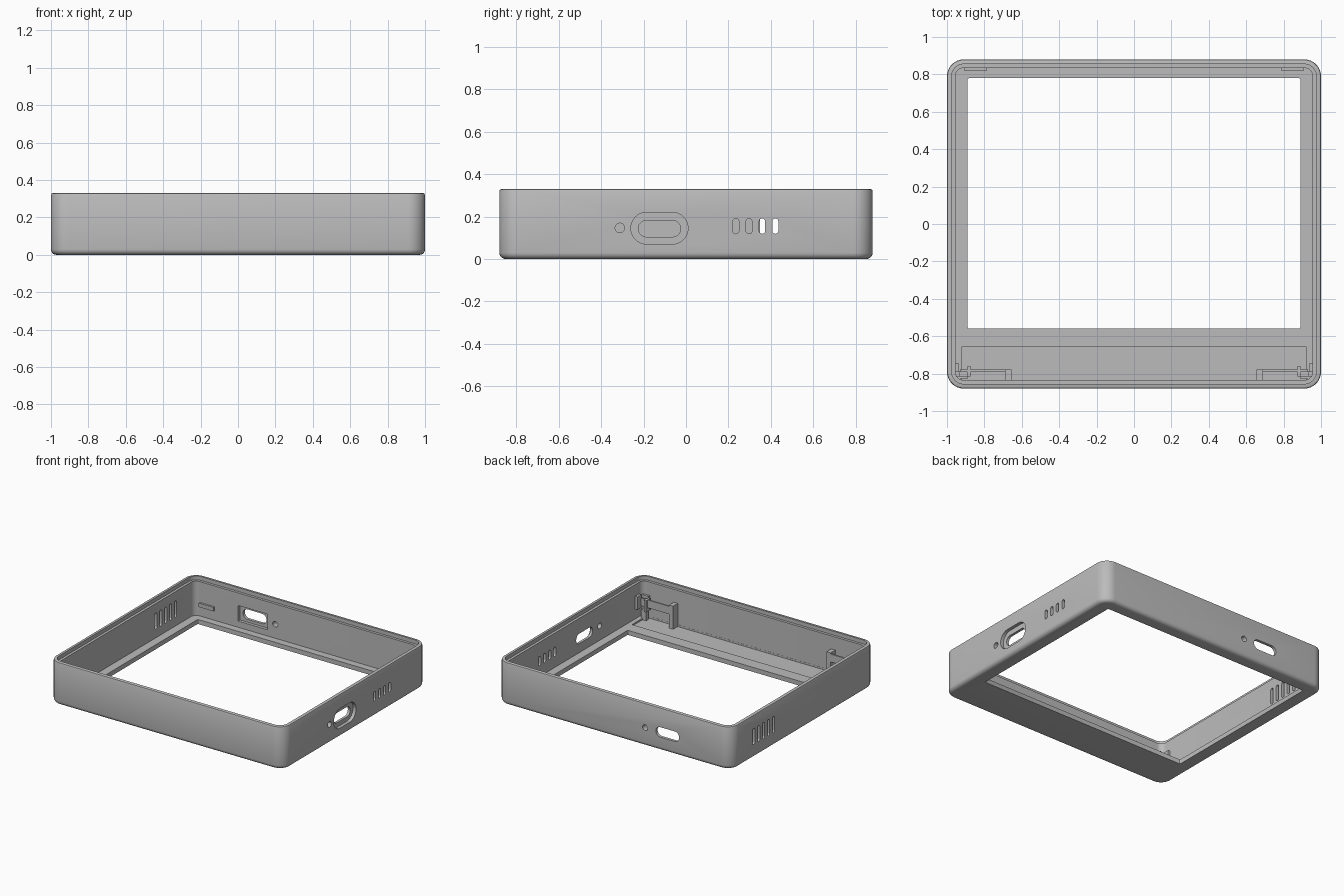
import bpy, bmesh, math
from mathutils import Vector

cube = bpy.data.objects.get("Cube")
if cube:
    bpy.data.objects.remove(cube, do_unlink=True)

HX, HY, H = 1.0, 0.88, 0.33      # outer half sizes and height
FLOOR, WALL, RIM = 0.035, 0.045, 0.025

grey = bpy.data.materials.new("case grey")
grey.use_nodes = True
COLOUR = (0.5, 0.5, 0.5, 1)
grey.diffuse_color = COLOUR
grey.node_tree.nodes["Principled BSDF"].inputs["Base Color"].default_value = COLOUR


def rounded_rect(hx, hy, r, n=8):
    pts = []
    for k, (sx, sy) in enumerate([(1, 1), (-1, 1), (-1, -1), (1, -1)]):
        for i in range(n + 1):
            a = math.pi / 2 * (k + i / n)
            pts.append((sx * (hx - r) + r * math.cos(a), sy * (hy - r) + r * math.sin(a)))
    return pts


def loft(name, rings):
    """Closed solid through a stack of equal rings."""
    bm = bmesh.new()
    loops = [[bm.verts.new(p) for p in ring] for ring in rings]
    n = len(loops[0])
    for a, b in zip(loops, loops[1:]):
        for i in range(n):
            bm.faces.new((a[i], a[(i + 1) % n], b[(i + 1) % n], b[i]))
    bm.faces.new(loops[0])
    bm.faces.new(loops[-1])
    bmesh.ops.remove_doubles(bm, verts=bm.verts[:], dist=1e-5)
    bmesh.ops.recalc_face_normals(bm, faces=bm.faces[:])
    mesh = bpy.data.meshes.new(name)
    bm.to_mesh(mesh)
    bm.free()
    mesh.materials.append(grey)
    ob = bpy.data.objects.new(name, mesh)
    bpy.context.collection.objects.link(ob)
    return ob


def case_ring(inset, z):
    r = max(0.09 - inset, 0.03)
    return [(x, y, z) for x, y in rounded_rect(HX - inset, HY - inset, r)]


def box(name, x0, x1, y0, y1, z0, z1):
    base = [(x0, y0), (x1, y0), (x1, y1), (x0, y1)]
    return loft(name, [[(x, y, z) for x, y in base] for z in (z0, z1)])


def wall_cutter(axis, d0, d1, c, z, w, h, r=None):
    """Rounded prism running through a wall along the given axis."""
    r = min(w, h) / 2 - 0.0005 if r is None else r
    shape = rounded_rect(w / 2, h / 2, r, 6)
    if axis == "x":
        rings = [[(d, c + u, z + v) for u, v in shape] for d in (d0, d1)]
    else:
        rings = [[(c + u, d, z + v) for u, v in shape] for d in (d0, d1)]
    return loft("cutter", rings)


# Outer body with rounded bottom edge and softened top edge
F = 0.03
profile = [(F - F * math.sin(t), F - F * math.cos(t))
           for t in (math.pi / 2 * i / 5 for i in range(6))]
profile += [(0, H - 0.01), (0.003, H - 0.003), (0.01, H)]
case = loft("case_frame", [case_ring(i, z) for i, z in profile])

# Cavity with stepped rim
cutters = [loft("cutter", [case_ring(i, z) for i, z in
                           [(WALL, FLOOR), (WALL, 0.3), (RIM, 0.3), (RIM, 0.5)]])]
# Screen opening and shallow floor pocket
window = [(x, y + 0.11) for x, y in rounded_rect(0.89, 0.67, 0.01, 3)]
cutters.append(loft("cutter", [[(x, y, z) for x, y in window] for z in (-0.1, 0.2)]))
cutters.append(box("cutter", -0.92, 0.92, -0.834, -0.655, 0.022, 0.06))

# Left wall: recessed port, pin hole, four vents
cutters.append(wall_cutter("x", 0.975, 1.1, -0.125, 0.145, 0.27, 0.15))
cutters.append(wall_cutter("x", 0.9, 1.1, -0.125, 0.143, 0.2, 0.077))
cutters.append(wall_cutter("x", 0.9, 1.1, -0.312, 0.147, 0.044, 0.044))
for i in range(4):
    cutters.append(wall_cutter("x", 0.9, 1.1, 0.235 + 0.062 * i, 0.155, 0.028, 0.072))
# Right wall: five taller vents
for i in range(5):
    cutters.append(wall_cutter("x", -1.1, -0.9, 0.362 + 0.06 * i, 0.165, 0.028, 0.125))
# Back wall: port with inner seat, pin hole
cutters.append(wall_cutter("y", 0.8, 1.0, -0.458, 0.143, 0.2, 0.077))
cutters.append(wall_cutter("y", 0.8, 0.858, -0.458, 0.143, 0.25, 0.12, 0.004))
cutters.append(wall_cutter("y", 0.8, 1.0, -0.267, 0.143, 0.044, 0.044))

bpy.context.view_layer.objects.active = case
for c in cutters:
    c.hide_render = True
    mod = case.modifiers.new("cut", "BOOLEAN")
    mod.operation = "DIFFERENCE"
    mod.solver = "EXACT"
    mod.object = c
    bpy.ops.object.modifier_apply(modifier=mod.name)
    bpy.data.objects.remove(c, do_unlink=True)

bpy.ops.object.select_all(action="DESELECT")
case.select_set(True)
bpy.ops.object.shade_smooth_by_angle(angle=math.radians(30))

# Mirrored inner fittings: front brackets and rear snap tabs
for s, side in ((1, "left"), (-1, "right")):
    def fitting(name, x0, x1, *rest):
        a, b = sorted((s * x0, s * x1))
        box(side + "_" + name, a, b, *rest)

    fitting("bracket_rail", 0.655, 0.93, -0.79, -0.778, 0.13, 0.19)
    fitting("bracket_post", 0.655, 0.69, -0.838, -0.778, 0.02, 0.2)
    fitting("hinge_wall", 0.935, 0.957, -0.79, -0.745, 0.11, 0.21)
    fitting("hinge_cheek", 0.875, 0.89, -0.815, -0.76, 0.1, 0.19)
    fitting("hinge_arm", 0.89, 0.957, -0.83, -0.812, 0.11, 0.2)
    fitting("hinge_boss", 0.89, 0.935, -0.812, -0.785, 0.02, 0.1)
    fitting("rear_tab", 0.785, 0.91, 0.82, 0.84, 0.11, 0.14)
